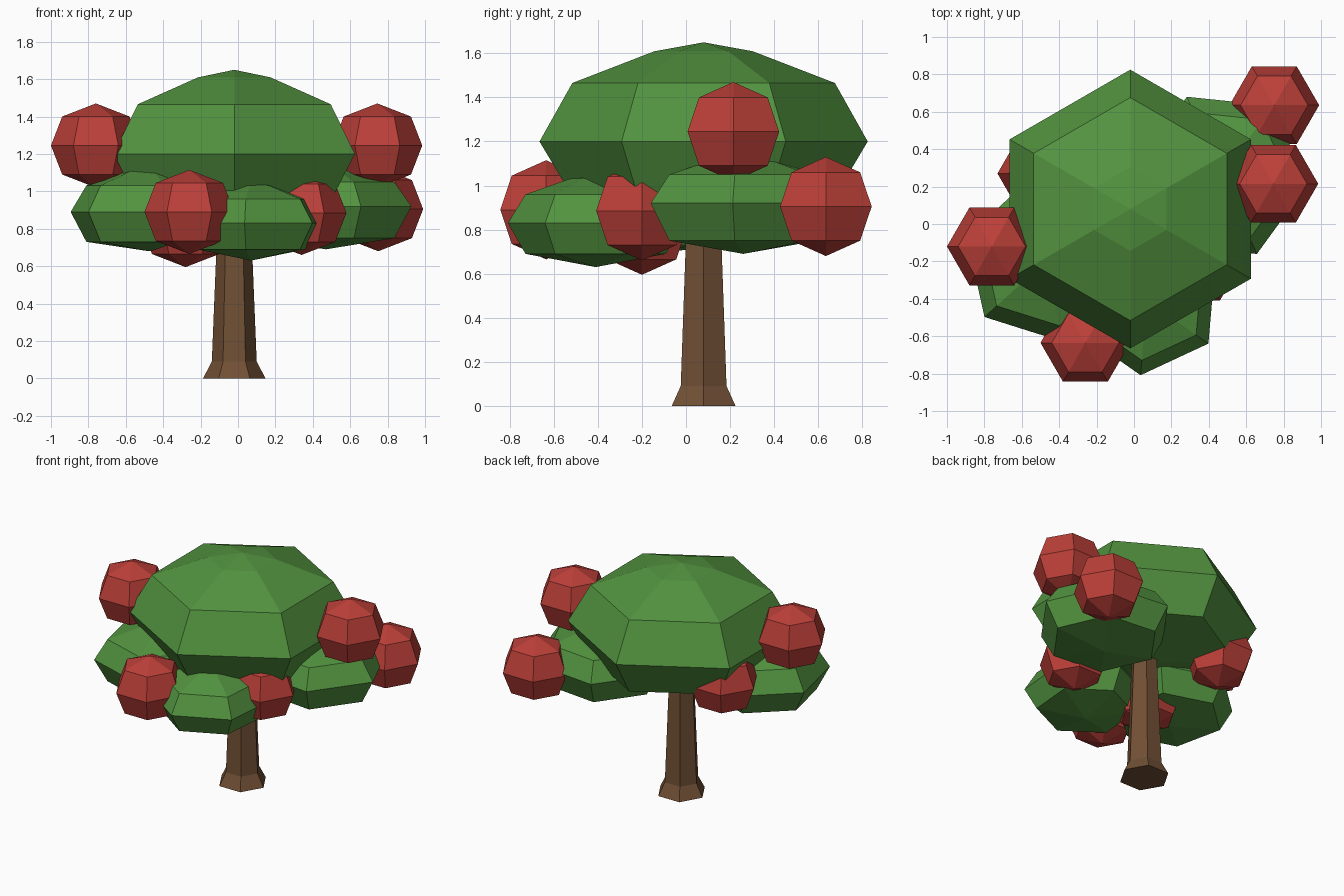
import bpy
import bmesh
from math import cos, sin, radians, tau
from mathutils import Vector

cube = bpy.data.objects.get("Cube")
if cube:
    bpy.data.objects.remove(cube)


def material(name, colour):
    mat = bpy.data.materials.new(name)
    mat.use_nodes = True
    mat.diffuse_color = (*colour, 1)
    shader = next(n for n in mat.node_tree.nodes if n.type == 'BSDF_PRINCIPLED')
    shader.inputs["Base Color"].default_value = (*colour, 1)
    return mat


leaf_green = material("leaf green", (0.085, 0.29, 0.05))
fruit_red = material("fruit red", (0.50, 0.05, 0.04))
bark_brown = material("bark brown", (0.165, 0.08, 0.036))


def hex_lathe(name, centre, profile, turn, mat):
    """Six-sided lathe of (radius, height) points; radius 0 makes a tip."""
    bm = bmesh.new()
    rings = []
    for r, z in profile:
        count = 6 if r else 1
        rings.append([bm.verts.new(Vector(centre) + Vector((
            r * cos(turn + tau * i / 6), r * sin(turn + tau * i / 6), z)))
            for i in range(count)])
    for low, high in zip(rings, rings[1:]):
        for i in range(6):
            j = (i + 1) % 6
            corners = [low[i % len(low)], low[j % len(low)],
                       high[j % len(high)], high[i % len(high)]]
            bm.faces.new(list(dict.fromkeys(corners)))
    # Close open ends
    for ring in (rings[0], rings[-1]):
        if len(ring) > 1:
            bm.faces.new(ring)
    bmesh.ops.recalc_face_normals(bm, faces=bm.faces)
    mesh = bpy.data.meshes.new(name)
    bm.to_mesh(mesh)
    bm.free()
    mesh.materials.append(mat)
    obj = bpy.data.objects.new(name, mesh)
    bpy.context.collection.objects.link(obj)
    return obj


def foliage(name, centre, radius, up, ring_down, down, degrees):
    profile = [(0, -down), (radius * 0.8, -ring_down), (radius, 0),
               (radius * 0.8, up * 0.59), (radius * 0.3, up * 0.91), (0, up)]
    hex_lathe(name, centre, profile, radians(degrees), leaf_green)


# Trunk with flared foot
hex_lathe("trunk", (-0.02, 0.08, 0),
          [(0.167, 0), (0.12, 0.09), (0.085, 0.95)], 0, bark_brown)

# Crown and lower leaf clumps
foliage("crown", (-0.02, 0.08, 1.20), 0.745, 0.45, 0.25, 0.34, 30)
foliage("right_clump", (-0.475, -0.2, 0.89), 0.44, 0.24, 0.16, 0.21, 42.5)
foliage("front_clump", (0.07, -0.41, 0.83), 0.40, 0.22, 0.14, 0.20, -35)
foliage("left_clump", (0.47, 0.26, 0.92), 0.46, 0.22, 0.17, 0.23, -6)

# Fruits
fruit_profile = [(0, -0.225), (0.18, -0.155), (0.24, 0),
                 (0.18, 0.155), (0, 0.225)]
fruits = {
    "back_left_fruit": (0.75, 0.635, 0.905),
    "upper_left_fruit": (0.745, 0.215, 1.245),
    "upper_right_fruit": (-0.76, -0.12, 1.245),
    "front_fruit": (-0.26, -0.635, 0.89),
    "inner_left_fruit": (0.34, -0.2, 0.885),
    "inner_right_fruit": (-0.28, -0.2, 0.82),
    "back_right_fruit": (-0.49, 0.27, 1.0),
}
for name, centre in fruits.items():
    hex_lathe(name, centre, fruit_profile, 0, fruit_red)
